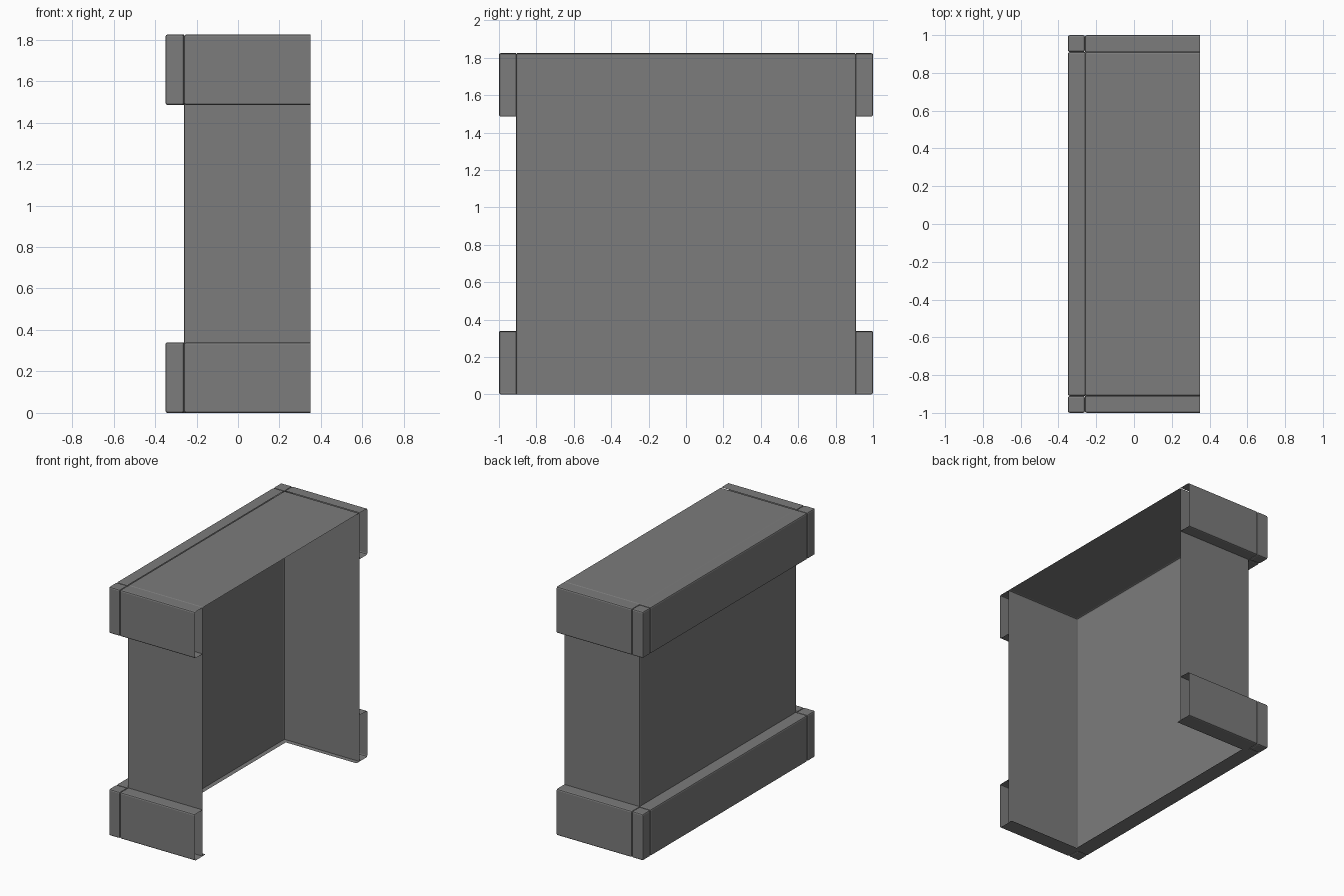
import bpy, bmesh
from mathutils import Vector

cube = bpy.data.objects.get("Cube")
if cube:
    bpy.data.objects.remove(cube, do_unlink=True)

grey = bpy.data.materials.new("mid_grey")
grey.use_nodes = True
colour = (0.2, 0.2, 0.2, 1)
grey.diffuse_color = colour
grey.node_tree.nodes["Principled BSDF"].inputs["Base Color"].default_value = colour

# Overall layout
XB, XW, XF = -0.35, -0.26, 0.35     # outer trim, back panel, open side
YW, YO = 0.91, 1.0                  # side walls, outer trim
H, BAND = 1.825, 0.34               # height, trim height
LIP = 0.035


def open_box(name, lo, hi, missing=(), bevel=0.01):
    """Sheet box without the faces whose outward directions are missing."""
    lo, hi = Vector(lo), Vector(hi)
    bm = bmesh.new()
    bmesh.ops.create_cube(bm, size=1)
    bm.normal_update()
    gone = [f for f in bm.faces
            if any(f.normal.dot(Vector(d)) > 0.9 for d in missing)]
    bmesh.ops.delete(bm, geom=gone, context='FACES')
    for v in bm.verts:
        v.co = Vector((a + b) / 2 + c * (b - a) for a, b, c in zip(lo, hi, v.co))
    me = bpy.data.meshes.new(name)
    bm.to_mesh(me)
    bm.free()
    me.materials.append(grey)
    ob = bpy.data.objects.new(name, me)
    bpy.context.collection.objects.link(ob)
    if bevel:
        mod = ob.modifiers.new("soft_edges", 'BEVEL')
        mod.width = bevel
        mod.segments = 2
    return ob


def plate(name, x0, x1, y0, y1, z):
    """Single flat sheet facing down."""
    up_and_sides = [(0, 0, 1), (1, 0, 0), (-1, 0, 0), (0, 1, 0), (0, -1, 0)]
    return open_box(name, (x0, y0, z), (x1, y1, z + 0.005), up_and_sides, 0)


# Main shell: back panel, two side walls and top
open_box("shell", (XW, -YW, 0), (XF, YW, H), [(1, 0, 0), (0, 0, -1)])

# Hollow trim bands wrapping three sides at the bottom and top
for level, z in (("lower", 0), ("upper", H - BAND)):
    top = z + BAND
    open_box(level + "_back_trim", (XB, -YW, z), (XW, YW, top), [(1, 0, 0)])
    for side, s in (("right", -1), ("left", 1)):
        y0, y1 = sorted((s * YW, s * YO))
        open_box(f"{level}_{side}_trim", (XW, y0, z), (XF, y1, top),
                 [(1, 0, 0), (0, -s, 0)])
        open_box(f"{level}_{side}_corner", (XB, y0, z), (XW, y1, top))

# Narrow inward lips along the open bottom
plate("back_lip", XW, XW + LIP, -YW, YW, 0)
for side, s in (("right", -1), ("left", 1)):
    y0, y1 = sorted((s * YW, s * (YW - LIP)))
    plate(side + "_lip", XW + LIP, XF, y0, y1, 0)
